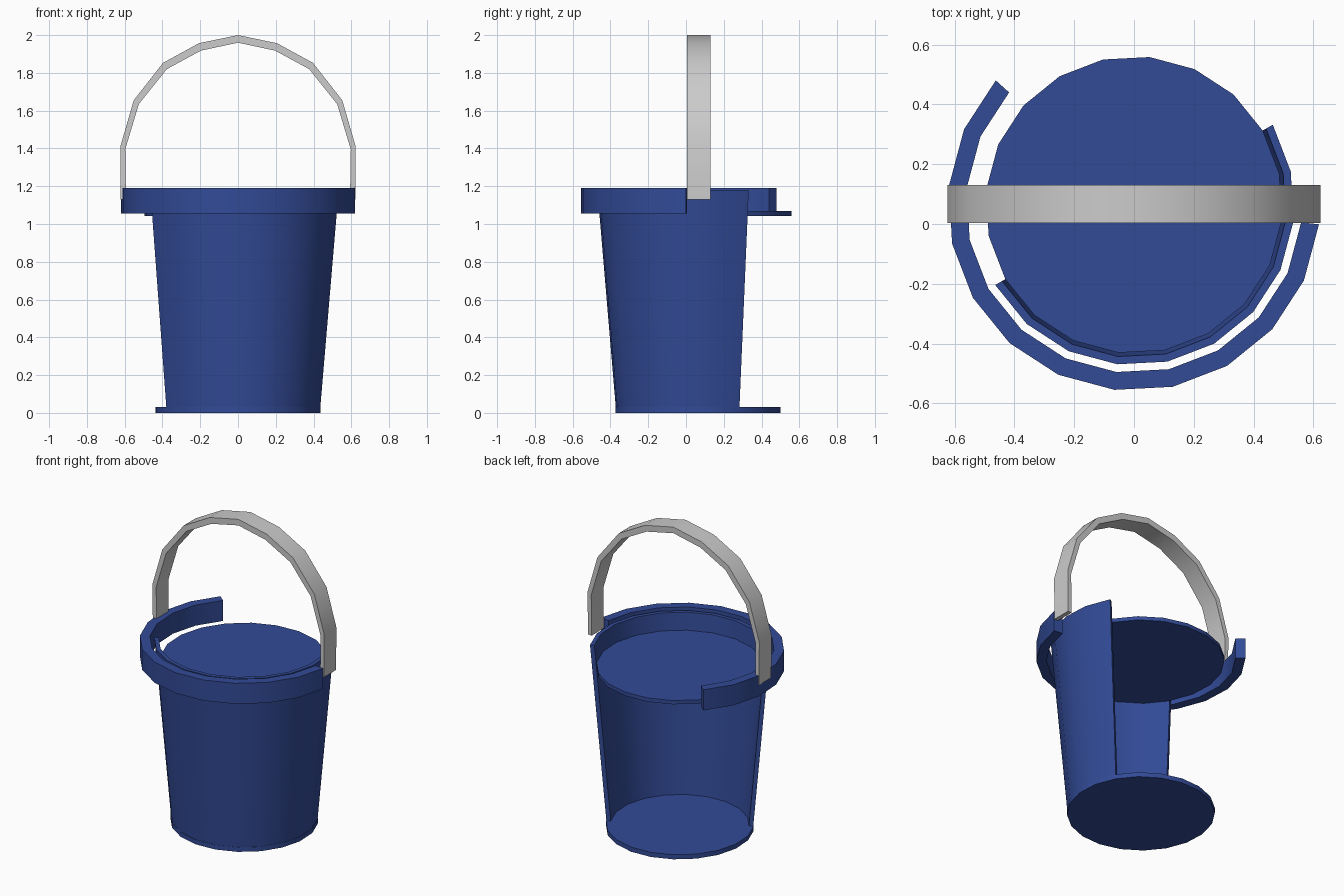
import bpy, bmesh
from math import radians, sin, cos

if "Cube" in bpy.data.objects:
    bpy.data.objects.remove(bpy.data.objects["Cube"])

CY = 0.064          # y of the bucket axis
STEP = 18           # 20-sided round parts

blue = bpy.data.materials.new("navy_blue")
blue.diffuse_color = (0.032, 0.07, 0.31, 1)
blue.use_nodes = True
blue.node_tree.nodes["Principled BSDF"].inputs["Base Color"].default_value = blue.diffuse_color


def finish(name, bm, mat=None):
    bmesh.ops.recalc_face_normals(bm, faces=bm.faces)
    me = bpy.data.meshes.new(name)
    bm.to_mesh(me)
    bm.free()
    ob = bpy.data.objects.new(name, me)
    bpy.context.collection.objects.link(ob)
    if mat:
        me.materials.append(mat)
    bpy.context.view_layer.objects.active = ob
    bpy.ops.object.select_all(action='DESELECT')
    ob.select_set(True)
    bpy.ops.object.shade_smooth_by_angle(angle=radians(32))
    return ob


def loft(name, sections, mat=None):
    """Skin a row of closed cross-sections and cap both ends."""
    bm = bmesh.new()
    rings = [[bm.verts.new(p) for p in s] for s in sections]
    n = len(rings[0])
    for a, b in zip(rings, rings[1:]):
        for i in range(n):
            j = (i + 1) % n
            bm.faces.new((a[i], a[j], b[j], b[i]))
    bm.faces.new(rings[0])
    bm.faces.new(rings[-1])
    return finish(name, bm, mat)


def ring(r, z, angles):
    return [(r * cos(radians(a)), CY + r * sin(radians(a)), z) for a in angles]


def disc(name, r, z0, z1):
    angles = range(-6, 354, STEP)
    return loft(name, [ring(r, z0, angles), ring(r, z1, angles)], blue)


def arc(name, profile, start, count):
    """Sweep an (r, z) profile around the bucket axis in 18 degree steps."""
    return loft(name, [[ring(r, z, [start + STEP * i])[0] for r, z in profile]
                       for i in range(count + 1)], blue)


# base and inner lid discs
disc("base", 0.44, 0.0, 0.03)
disc("inner_lid", 0.497, 1.043, 1.068)

# tapered half wall
arc("wall", [(0.436, 0.004), (0.536, 1.18), (0.51, 1.18), (0.41, 0.004)], 210, 10)

# broken outer rim band
arc("rim", [(0.622, 1.055), (0.622, 1.19), (0.562, 1.19), (0.562, 1.055)], 138, 12)

# arched handle strap: outer and inner outline of one half, mirrored
half = [((0.0, 2.0), (0.0, 1.96)), ((0.207, 1.957), (0.196, 1.918)),
        ((0.397, 1.853), (0.377, 1.82)), ((0.552, 1.655), (0.525, 1.635)),
        ((0.623, 1.41), (0.597, 1.395)), ((0.621, 1.13), (0.593, 1.13))]
path = [((-a, b), (-c, d)) for (a, b), (c, d) in half[:0:-1]] + half
loft("handle", [[(o[0], 0.004, o[1]), (o[0], 0.13, o[1]),
                 (i[0], 0.13, i[1]), (i[0], 0.004, i[1])] for o, i in path])
